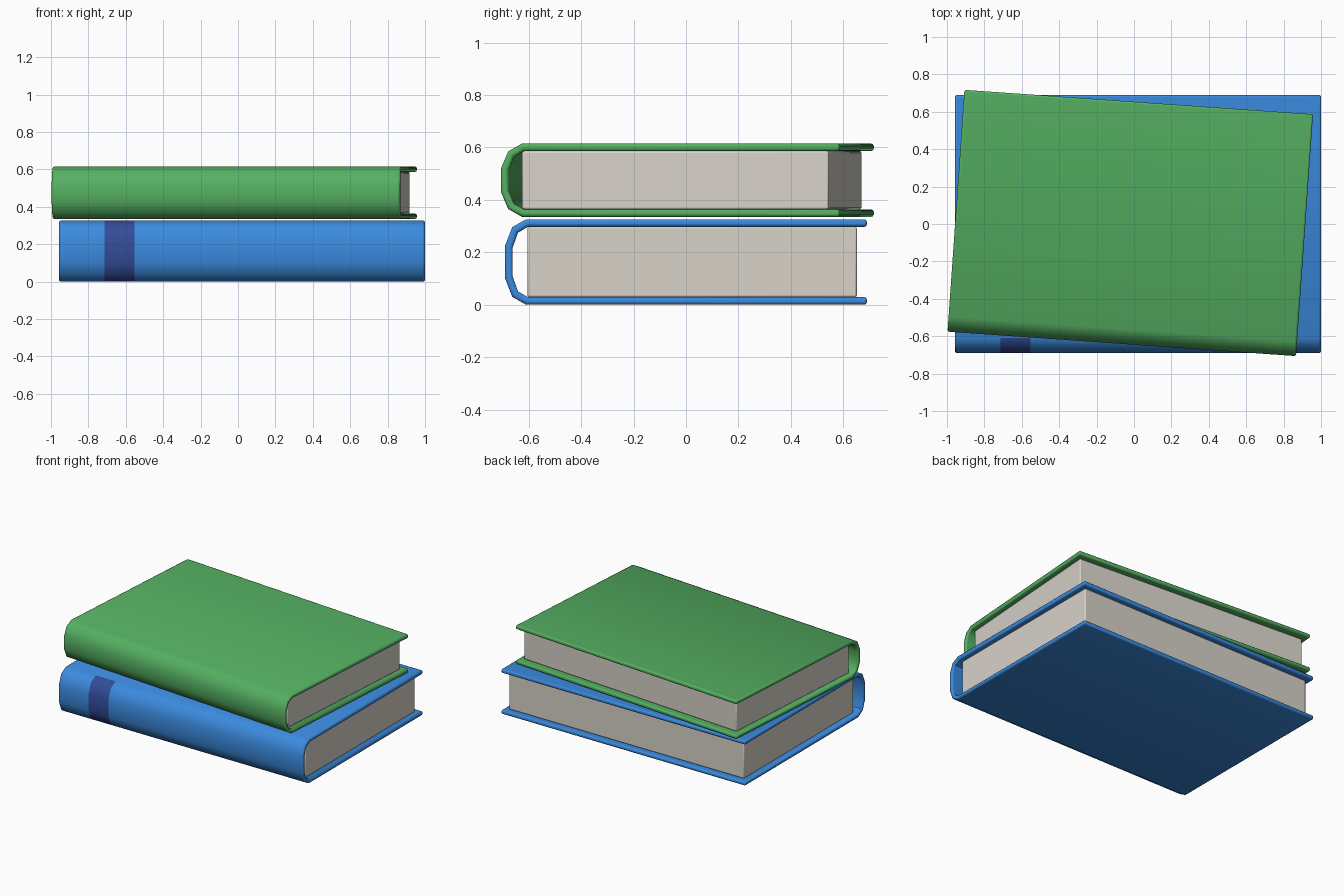
import bpy, bmesh, math

if "Cube" in bpy.data.objects:
    bpy.data.objects.remove(bpy.data.objects["Cube"])


def material(name, rgb):
    m = bpy.data.materials.new(name)
    lin = [((c / 255 + 0.055) / 1.055) ** 2.4 for c in rgb]
    m.diffuse_color = (*lin, 1)
    m.use_nodes = True
    m.node_tree.nodes["Principled BSDF"].inputs["Base Color"].default_value = m.diffuse_color
    return m


BLUE = material("blue_cover", (59, 139, 223))
NAVY = material("navy_band", (50, 76, 152))
GREEN = material("green_cover", (85, 176, 98))
PAPER = material("paper", (216, 211, 202))


def finish(name, bm, mats, loc, angle, bevel):
    bmesh.ops.recalc_face_normals(bm, faces=bm.faces)
    me = bpy.data.meshes.new(name)
    bm.to_mesh(me)
    bm.free()
    ob = bpy.data.objects.new(name, me)
    bpy.context.collection.objects.link(ob)
    for m in mats:
        me.materials.append(m)
    ob.location = loc
    ob.rotation_euler.z = angle
    mod = ob.modifiers.new("soft_edges", 'BEVEL')
    mod.width = bevel
    mod.segments = 2
    mod.limit_method = 'ANGLE'
    mod.angle_limit = math.radians(45)
    bpy.ops.object.select_all(action='DESELECT')
    bpy.context.view_layer.objects.active = ob
    ob.select_set(True)
    bpy.ops.object.shade_smooth_by_angle(angle=math.radians(40))
    return ob


def cover(name, hx, hy, hz, flat, mats, loc, angle=0, band=()):
    """C-shaped wrap of two boards and a rounded spine, extruded along x."""
    t = 0.029
    outer = [(hy, hz), (-hy + 0.08, hz), (-hy + 0.027, hz - 0.03), (-hy, flat)]
    inner = [(hy, hz - t), (-hy + 0.087, hz - t), (-hy + 0.049, hz - 0.051), (-hy + t, flat - 0.008)]
    outer += [(y, -z) for y, z in reversed(outer)]
    inner += [(y, -z) for y, z in reversed(inner)]
    ring = outer + inner[::-1]
    n, k = len(ring), len(outer)
    xs = [-hx, *band, hx]
    bm = bmesh.new()
    rows = [[bm.verts.new((x, y, z)) for y, z in ring] for x in xs]
    for r, (a, b) in enumerate(zip(rows, rows[1:])):
        for i in range(n):
            j = (i + 1) % n
            f = bm.faces.new((a[i], a[j], b[j], b[i]))
            # painted band wraps the outside of the spine only
            if band and r == 1 and 1 <= i <= k - 3:
                f.material_index = 1
    for row in (rows[0], rows[-1]):
        for i in range(k - 1):
            bm.faces.new((row[i], row[i + 1], row[n - 2 - i], row[n - 1 - i]))
    return finish(name, bm, mats, loc, angle, 0.010)


def pages(name, hx, y0, y1, hz, loc, angle=0):
    bm = bmesh.new()
    bmesh.ops.create_cube(bm, size=1)
    for v in bm.verts:
        v.co = (v.co.x * 2 * hx, y0 if v.co.y < 0 else y1, v.co.z * 2 * hz)
    return finish(name, bm, [PAPER], loc, angle, 0.007)


# lower book
low = (0.0215, 0, 0.163)
cover("lower_cover", 0.9785, 0.69, 0.163, 0.063, [BLUE, NAVY], low, band=(-0.735, -0.576))
pages("lower_pages", 0.942, -0.605, 0.652, 0.134, low)

# upper book, turned a little
high = (-0.02, 0.0055, 0.475)
turn = math.radians(-4)
cover("upper_cover", 0.934, 0.648, 0.14, 0.046, [GREEN], high, turn)
pages("upper_pages", 0.898, -0.571, 0.603, 0.111, high, turn)
